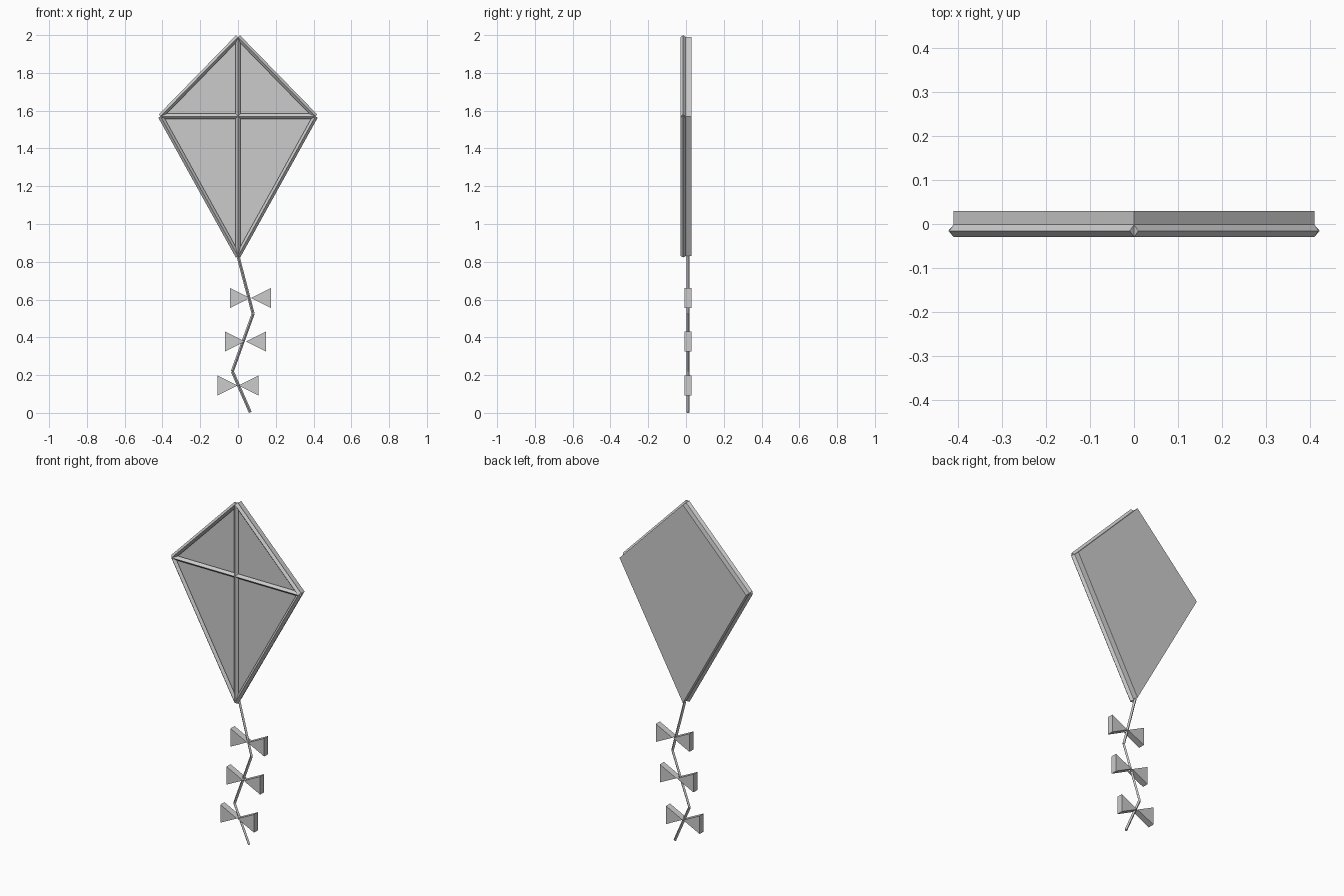
import bpy
import bmesh
from math import radians
from mathutils import Matrix, Vector

old = bpy.data.objects.get("Cube")
if old:
    bpy.data.objects.remove(old, do_unlink=True)

grey = bpy.data.materials.new("light_grey")
grey.use_nodes = True
colour = (0.6, 0.6, 0.6, 1)
grey.diffuse_color = colour
grey.node_tree.nodes["Principled BSDF"].inputs["Base Color"].default_value = colour


def finish(bm, name):
    bmesh.ops.recalc_face_normals(bm, faces=bm.faces)
    mesh = bpy.data.meshes.new(name)
    bm.to_mesh(mesh)
    bm.free()
    mesh.materials.append(grey)
    obj = bpy.data.objects.new(name, mesh)
    bpy.context.collection.objects.link(obj)
    return obj


def slab(name, outlines, front, back):
    """Extrude flat (x, z) outlines from front to back."""
    bm = bmesh.new()
    for outline in outlines:
        face = bm.faces.new([bm.verts.new((x, front, z)) for x, z in outline])
        new = bmesh.ops.extrude_face_region(bm, geom=[face])["geom"]
        verts = [g for g in new if isinstance(g, bmesh.types.BMVert)]
        bmesh.ops.translate(bm, verts=verts, vec=(0, back - front, 0))
    return finish(bm, name)


def rod(name, a, b, y, radius):
    """Four-sided stick with square-cut ends, edge towards the front."""
    a, b = Vector((a[0], y, a[1])), Vector((b[0], y, b[1]))
    along = (b - a).normalized()
    depth = Vector((0, 1, 0))
    side = depth.cross(along)
    turn = Matrix((side, depth, along)).transposed().to_4x4()
    bm = bmesh.new()
    bmesh.ops.create_cone(bm, cap_ends=True, segments=4, radius1=radius,
                          radius2=radius, depth=(b - a).length,
                          matrix=Matrix.Translation((a + b) / 2) @ turn)
    return finish(bm, name)


# Sail
top, left, bottom, right = (0, 1.99), (0.41, 1.57), (0, 0.83), (-0.41, 1.57)
slab("sail", [[top, left, bottom, right]], -0.002, 0.0295)

# Frame and crossed spars
sticks = {
    "upper_left_frame": (left, top), "upper_right_frame": (right, top),
    "lower_left_frame": (left, bottom), "lower_right_frame": (right, bottom),
    "upright_spar": (bottom, top), "cross_spar": (right, left),
}
for name, (a, b) in sticks.items():
    rod(name, a, b, -0.0155, 0.0138)

# Zigzag tail
tail = [bottom, (0.08, 0.525), (-0.03, 0.22), (0.065, 0.003)]
for i, (a, b) in enumerate(zip(tail, tail[1:])):
    rod(f"tail_section_{i + 1}", a, b, 0.0105, 0.008)

# Bows: two wedges meeting at a pinched middle
for i, (x, z) in enumerate([(0.066, 0.608), (0.04, 0.378), (0, 0.145)]):
    wedges = [[(x + s * 0.002, z), (x + s * 0.109, z + 0.053),
               (x + s * 0.109, z - 0.053)] for s in (-1, 1)]
    slab(f"tail_bow_{i + 1}", wedges, -0.008, 0.0295)
